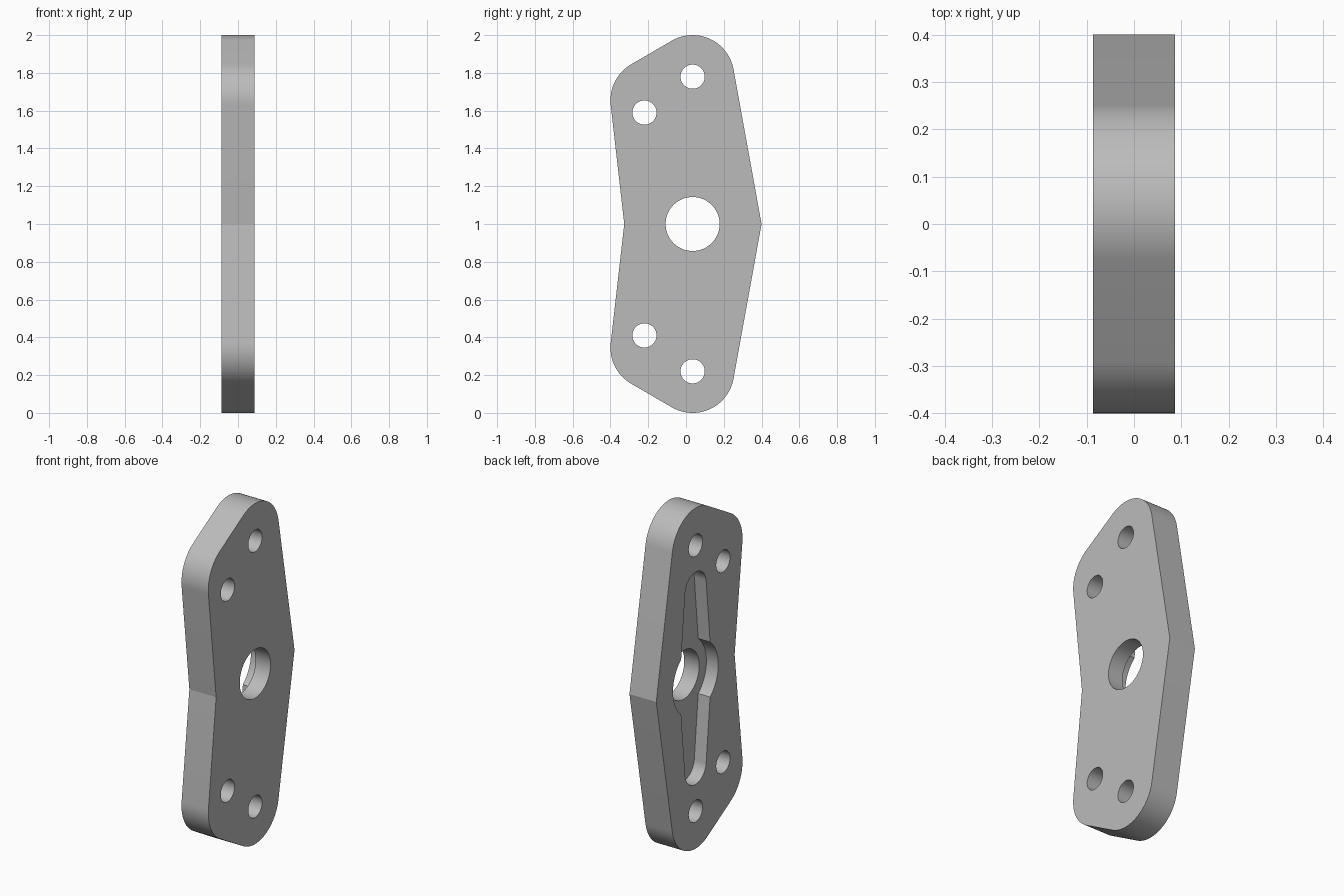
import bpy, bmesh
from math import radians, cos, sin

cube = bpy.data.objects.get("Cube")
if cube:
    bpy.data.objects.remove(cube, do_unlink=True)

HALF = 0.087     # half the plate thickness
FLOOR = -0.01    # bottom of the recess, which opens on -x
CY, CZ = 0.035, 1.0

grey = bpy.data.materials.new("grey")
grey.use_nodes = True
grey.diffuse_color = (0.5, 0.5, 0.5, 1)
grey.node_tree.nodes["Principled BSDF"].inputs["Base Color"].default_value = grey.diffuse_color


def arc(y, z, r, a0, a1, steps):
    angles = [radians(a0 + (a1 - a0) * i / steps) for i in range(steps + 1)]
    return [(y + r * cos(a), z + r * sin(a)) for a in angles]


def circle(y, z, r):
    return arc(y, z, r, 0, 360, 72)[:-1]


def flipped(points):
    """Mirror an upper profile about the middle height, in reverse order."""
    return [(y, 2 * CZ - z) for y, z in reversed(points)]


def prism(name, outline, x0, x1):
    bm = bmesh.new()
    face = bm.faces.new([bm.verts.new((x0, y, z)) for y, z in outline])
    ext = bmesh.ops.extrude_face_region(bm, geom=[face])
    moved = [v for v in ext["geom"] if isinstance(v, bmesh.types.BMVert)]
    bmesh.ops.translate(bm, verts=moved, vec=(x1 - x0, 0, 0))
    bmesh.ops.recalc_face_normals(bm, faces=bm.faces)
    mesh = bpy.data.meshes.new(name)
    bm.to_mesh(mesh)
    bm.free()
    mesh.materials.append(grey)
    obj = bpy.data.objects.new(name, mesh)
    bpy.context.collection.objects.link(obj)
    return obj


# Plate outline: rounded ends with a pointed rear and a notched front
upper = arc(CY, 1.78, 0.22, 10.4, 120, 28) + arc(-0.18, 1.655, 0.22, 120, 186.3, 16)
plate = prism("plate", [(0.4, CZ)] + upper + [(-0.327, CZ)] + flipped(upper), -HALF, HALF)

# Through holes: centre bore and four bolt holes
cutters = [prism("bore_cutter", circle(CY, CZ, 0.143), -0.2, 0.2)]
for y, dz in ((CY, 0.78), (-0.22, 0.59)):
    for side in (1, -1):
        cutters.append(prism("bolt_hole_cutter", circle(y, CZ + side * dz, 0.064), -0.2, 0.2))

# Recess: round hub with two tapering arms
tip = arc(CY, CZ + 0.525, 0.098, 6, 174, 30)
arms = [(CY + 0.15, CZ)] + tip + [(CY - 0.15, CZ)] + flipped(tip)
cutters.append(prism("arm_recess_cutter", arms, -0.2, FLOOR))
cutters.append(prism("hub_recess_cutter", circle(CY, CZ, 0.21), -0.2, FLOOR))

bpy.ops.object.select_all(action="DESELECT")
plate.select_set(True)
bpy.context.view_layer.objects.active = plate
for cutter in cutters:
    cutter.hide_render = True
    mod = plate.modifiers.new("cut", "BOOLEAN")
    mod.operation = "DIFFERENCE"
    mod.solver = "EXACT"
    mod.object = cutter
    bpy.ops.object.modifier_apply(modifier=mod.name)
    bpy.data.objects.remove(cutter, do_unlink=True)

bpy.ops.object.shade_smooth_by_angle(angle=radians(9))
